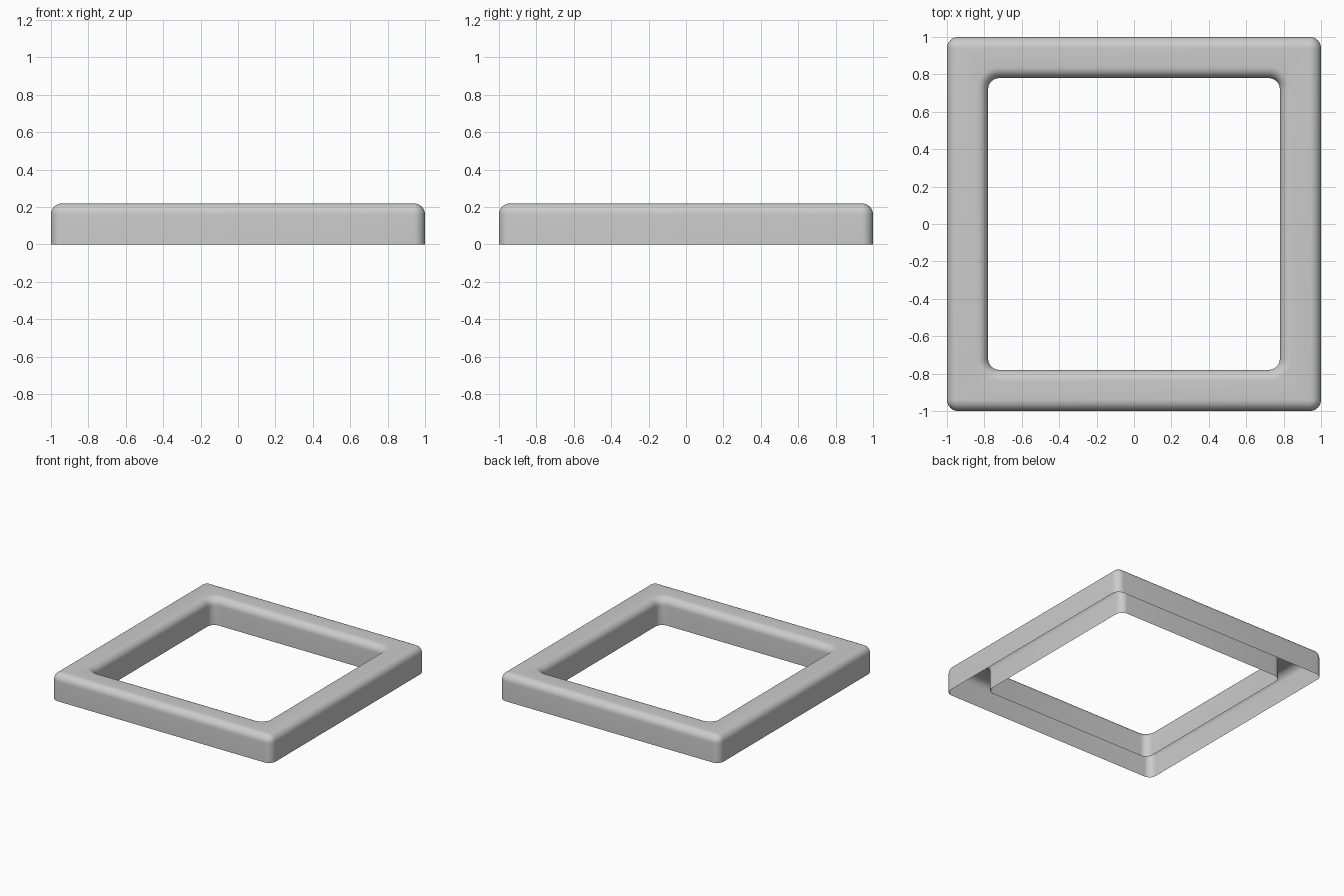
import bpy, bmesh, math

if "Cube" in bpy.data.objects:
    bpy.data.objects.remove(bpy.data.objects["Cube"])

HEIGHT, OUTER, INNER, R = 0.22, 1.0, 0.78, 0.06
STEPS = 8


def ring(bm, half, radius, z):
    """Rounded square loop of vertices."""
    verts = []
    c = half - radius
    for q in range(4):
        sx, sy = [(1, 1), (-1, 1), (-1, -1), (1, -1)][q]
        for i in range(STEPS + 1):
            a = math.pi / 2 * (q + i / STEPS)
            verts.append(bm.verts.new((sx * c + radius * math.cos(a),
                                       sy * c + radius * math.sin(a), z)))
    return verts


# Cross-section: outer wall, rounded top edges, hole wall; underside is open
sections = [(OUTER, R, 0.0)]
for i in range(STEPS + 1):
    a = math.pi / 2 * i / STEPS
    d = R * (1 - math.cos(a))
    sections.append((OUTER - d, R - d, HEIGHT - R + R * math.sin(a)))
for i in range(STEPS, -1, -1):
    a = math.pi / 2 * i / STEPS
    d = R * (1 - math.cos(a))
    sections.append((INNER + d, R + d, HEIGHT - R + R * math.sin(a)))
sections.append((INNER, R, 0.0))

# Square frame: loft the rings together
bm = bmesh.new()
rings = [ring(bm, *s) for s in sections]
for lo, hi in zip(rings, rings[1:]):
    n = len(lo)
    for i in range(n):
        j = (i + 1) % n
        bm.faces.new((lo[i], lo[j], hi[j], hi[i]))
bmesh.ops.remove_doubles(bm, verts=bm.verts, dist=1e-5)

mesh = bpy.data.meshes.new("square_frame")
bm.to_mesh(mesh)
bm.free()
frame = bpy.data.objects.new("square_frame", mesh)
bpy.context.collection.objects.link(frame)
bpy.context.view_layer.objects.active = frame
frame.select_set(True)
bpy.ops.object.shade_smooth_by_angle(angle=math.radians(40))
